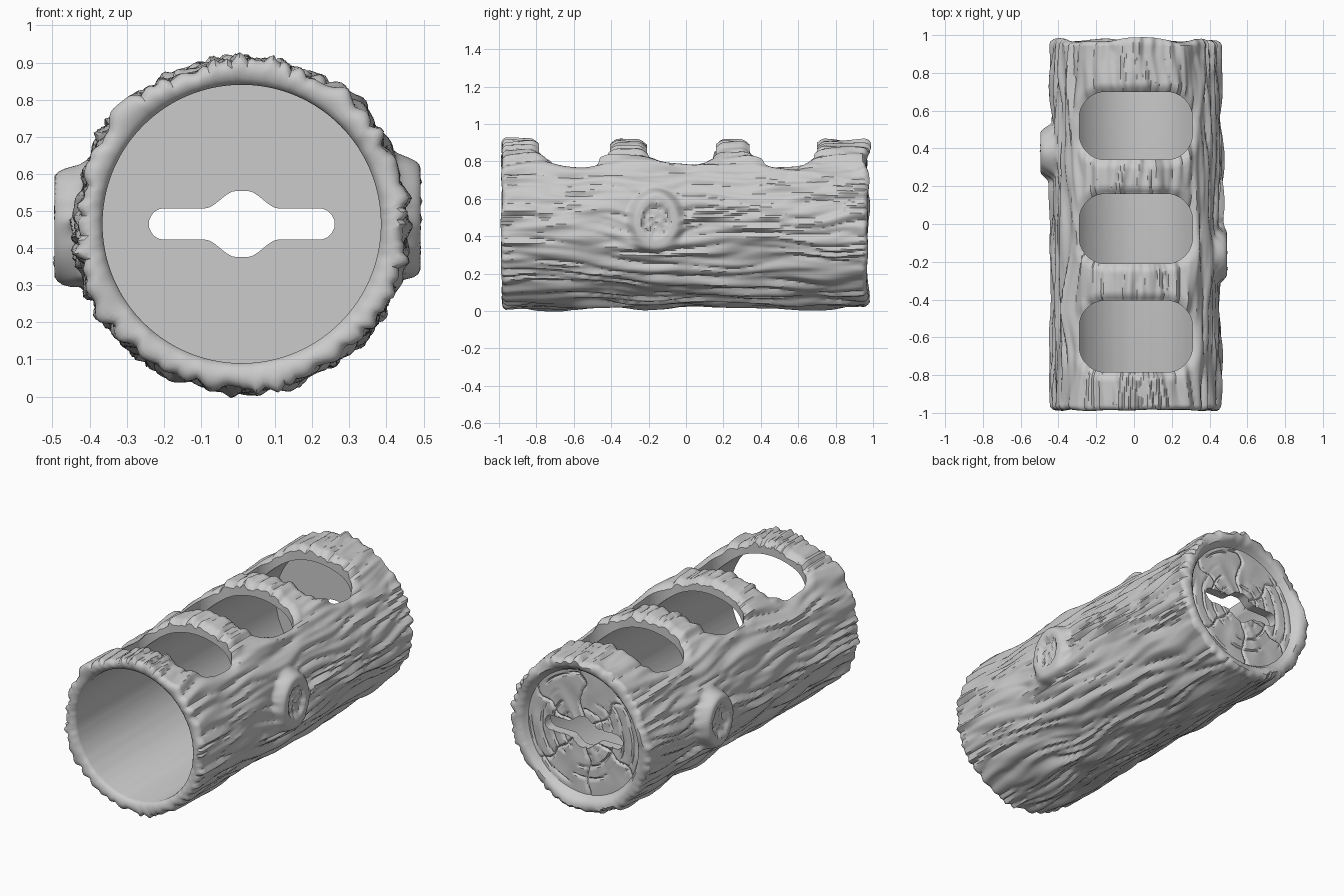
import bpy, bmesh
from math import sin, cos, pi, tau, atan2, hypot, copysign
from mathutils import Vector, noise

if "Cube" in bpy.data.objects:
    bpy.data.objects.remove(bpy.data.objects["Cube"])

CX, CZ, BORE, BARK = 0.01, 0.465, 0.375, 0.447
SEGS, ROWS = 250, 190
WINDOWS = [(-0.595, 0.19), (-0.025, 0.185), (0.52, 0.18)]   # centre y, half length
HALF_W, CORNER = 0.3, 0.14


def clamp(v):
    return max(0.0, min(1.0, v))


def smooth(v):
    v = clamp(v)
    return v * v * (3 - 2 * v)


def fbm(a, y, around, along, seed=0):
    return noise.noise(Vector((cos(a) * around + seed, y * along, sin(a) * around)))


def window_distance(x, y):
    best = 9
    for cy, half in WINDOWS:
        dx = abs(x - CX) - HALF_W + CORNER
        dy = abs(y - cy) - half + CORNER
        best = min(best, hypot(max(dx, 0), max(dy, 0)) + min(max(dx, dy), 0) - CORNER)
    return best


# Bark relief: long wandering ridges running along the log
def bark(a, y):
    b = a + 0.13 * fbm(a, y, 2, 2.5, 7)
    ridges = abs(fbm(b, y, 8, 2.2)) * 0.042 - 0.012
    return ridges + 0.014 * fbm(a, y, 3, 1.6, 3) + 0.012 * fbm(b, y, 15, 4.5, 11)


# Sawn branch stubs: flat raised plateau with a sunken, rough middle
def knot(r, a, y, side, ky, kz, size, reach):
    if side * cos(a) < 0.5:
        return r
    d = hypot(y - ky, (CZ + BARK * sin(a) - kz) * 0.92)
    face = reach / abs(cos(a))
    face -= 0.016 * smooth((size * 0.62 - d) / 0.02)
    if d < size * 0.6:
        face += 0.012 * noise.noise(Vector((y * 45, sin(a) * 20, side)))
    return r + (face - r) * smooth((size * 1.25 - d) / (size * 0.45))


def outer_radius(r, a, y):
    w = clamp((r - BORE) / 0.06)
    r += w * bark(a, y)
    if w == 1:
        r = knot(r, a, y, 1, -0.16, 0.48, 0.135, 0.482)
        r = knot(r, a, y, -1, 0.38, 0.46, 0.13, 0.505)
        if sin(a) > 0:
            d = window_distance(CX + r * cos(a), y)
            r -= 0.028 * clamp(1 - d / 0.05) ** 2
    return r


# Growth rings and radial cracks on the sawn end
def end_grain(r, a):
    wobble = r + 0.02 * fbm(a, r, 1.5, 2)
    ring = clamp(1 - abs(sin(pi * wobble / 0.065)) / 0.4)
    ring *= smooth(fbm(a, r, 1.6, 9, 5) * 3 + 0.8)
    crack = 0
    for k, angle in enumerate((0.5, 1.5, 2.4, 3.6, 4.6, 5.6)):
        off = a - angle - 0.25 * noise.noise(Vector((r * 9, k, 0)))
        off = abs(atan2(sin(off), cos(off))) * r
        crack = max(crack, clamp(1 - off / 0.011))
    return 0.006 * fbm(a, r, 3, 8) - 0.013 * max(ring, crack)


# Profile of the whole log, from inner end wall round to the sawn end
profile = [(BORE, 0.87), (BORE, -0.955), (0.379, -0.968), (0.392, -0.979), (0.41, -0.985),
           (0.428, -0.984), (0.44, -0.976)]
profile += [(BARK, -0.965 + 1.915 * i / ROWS) for i in range(ROWS + 1)]
profile += [(0.44, 0.963), (0.425, 0.973), (0.405, 0.974), (0.385, 0.968), (0.37, 0.953), (0.362, 0.936)]
grain_start = len(profile)
profile += [(0.355 - 0.0085 * i, 0.927) for i in range(40)]

bm = bmesh.new()
loops = []
for i, (r, y) in enumerate(profile):
    loop = []
    for s in range(SEGS):
        a = tau * s / SEGS
        rr, yy = outer_radius(r, a, y), y
        if i >= grain_start:
            yy += end_grain(r, a)
        elif abs(y) > 0.94:
            w = clamp((r - BORE) / 0.04) * clamp((abs(y) - 0.94) / 0.03)
            yy += w * (0.025 if y > 0 else 0.012) * fbm(a, y, 2.5, 1, 2)
        loop.append(bm.verts.new((CX + rr * cos(a), yy, CZ + rr * sin(a))))
    loops.append(loop)
for p, q in zip(loops, loops[1:]):
    for s in range(SEGS):
        t = (s + 1) % SEGS
        bm.faces.new((p[s], p[t], q[t], q[s]))
for loop, y in ((loops[0], 0.87), (loops[-1], 0.925)):
    hub = bm.verts.new((CX, y, CZ))
    for s in range(SEGS):
        bm.faces.new((loop[s], loop[(s + 1) % SEGS], hub))
bmesh.ops.recalc_face_normals(bm, faces=bm.faces)


def make_object(name, mesh_data):
    mesh = bpy.data.meshes.new(name)
    mesh_data.to_mesh(mesh)
    mesh_data.free()
    obj = bpy.data.objects.new(name, mesh)
    bpy.context.collection.objects.link(obj)
    return obj


log = make_object("hollow_log", bm)


# Cutters: three rounded windows on top and a slot through the end wall
def prism(target, points, offset):
    low = [target.verts.new(p) for p in points]
    high = [target.verts.new(Vector(p) + Vector(offset)) for p in points]
    target.faces.new(low)
    target.faces.new(high)
    for i in range(len(low)):
        j = (i + 1) % len(low)
        target.faces.new((low[i], low[j], high[j], high[i]))


cut = bmesh.new()
for cy, half in WINDOWS:
    outline = []
    for i in range(48):
        a = tau * (i + 0.5) / 48
        outline.append((CX + copysign(HALF_W - CORNER, cos(a)) + CORNER * cos(a),
                        cy + copysign(half - CORNER, sin(a)) + CORNER * sin(a), 0.55))
    prism(cut, outline, (0, 0, 0.7))


def slot_height(u):
    end = clamp((abs(u) - 0.21) / 0.04)
    return (0.042 + 0.047 * smooth((0.1 - abs(u)) / 0.085)) * max(0.05, 1 - end ** 2) ** 0.5


steps = [-0.25 + 0.5 * i / 60 for i in range(61)]
slot = [(CX + u, 0.8, CZ + slot_height(u)) for u in steps]
slot += [(CX + u, 0.8, CZ - slot_height(u)) for u in reversed(steps)]
prism(cut, slot, (0, 0.3, 0))
bmesh.ops.recalc_face_normals(cut, faces=cut.faces)
cutter = make_object("opening_cutter", cut)
cutter.hide_render = True

openings = log.modifiers.new("openings", "BOOLEAN")
openings.operation = "DIFFERENCE"
openings.solver = "EXACT"
openings.object = cutter
bpy.context.view_layer.objects.active = log
log.select_set(True)
bpy.ops.object.modifier_apply(modifier=openings.name)
bpy.data.objects.remove(cutter)

# Single plain colour
grey = bpy.data.materials.new("plain grey")
grey.use_nodes = True
grey.diffuse_color = (0.6, 0.6, 0.6, 1)
grey.node_tree.nodes["Principled BSDF"].inputs["Base Color"].default_value = (0.6, 0.6, 0.6, 1)
log.data.materials.clear()
log.data.materials.append(grey)
bpy.ops.object.shade_smooth_by_angle(angle=0.7)
